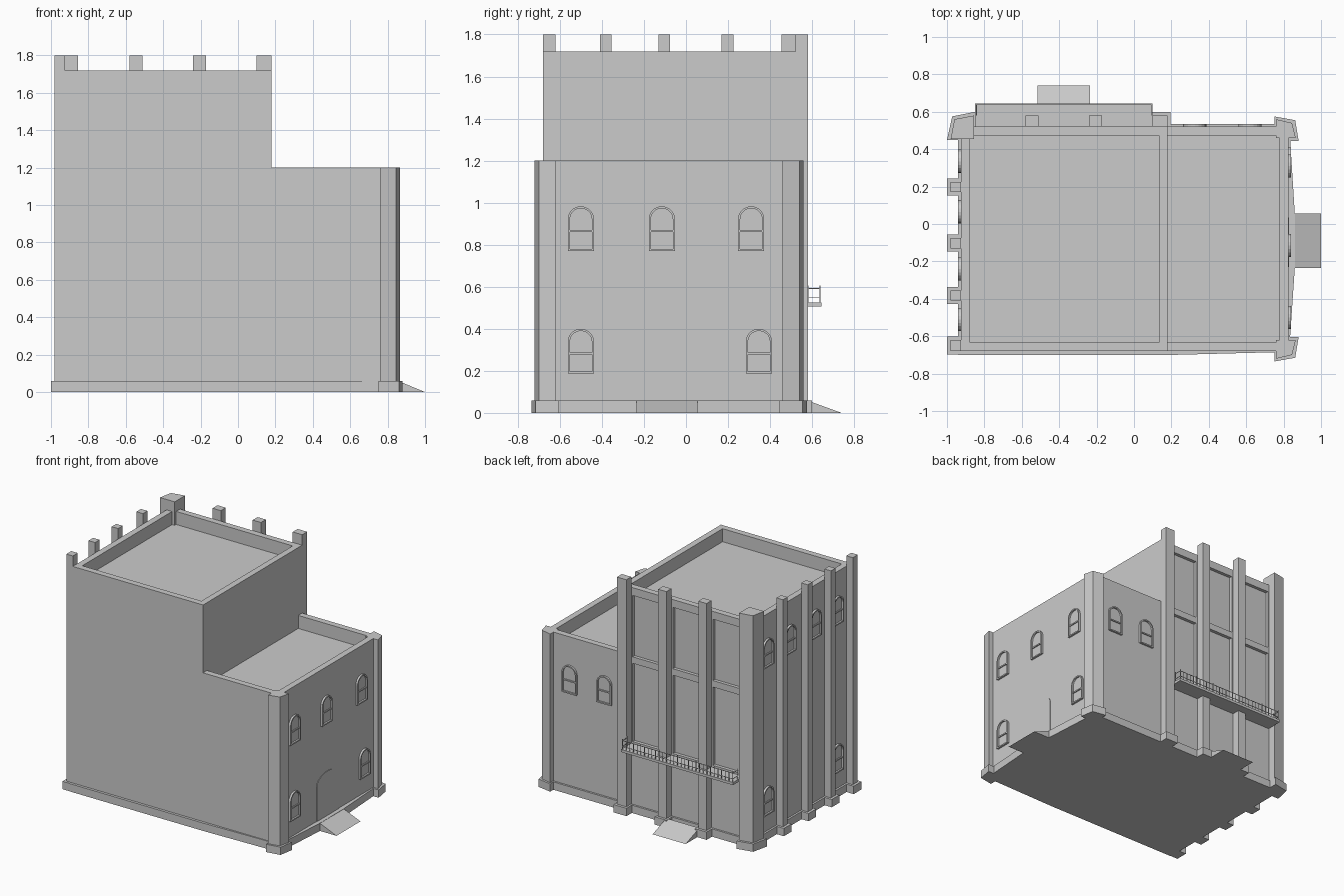
import bpy, bmesh, math

if "Cube" in bpy.data.objects:
    bpy.data.objects.remove(bpy.data.objects["Cube"])

TOP, LOW, BASE = 1.72, 1.2, 0.06


def finish(name, bm):
    bmesh.ops.recalc_face_normals(bm, faces=bm.faces)
    me = bpy.data.meshes.new(name)
    bm.to_mesh(me)
    bm.free()
    ob = bpy.data.objects.new(name, me)
    bpy.context.collection.objects.link(ob)
    return ob


def add_prism(bm, bottom, top):
    a = [bm.verts.new(p) for p in bottom]
    b = [bm.verts.new(p) for p in top]
    caps = [bm.faces.new(a), bm.faces.new(b)]
    n = len(a)
    for i in range(n):
        bm.faces.new((a[i], a[(i + 1) % n], b[(i + 1) % n], b[i]))
    return caps[1]


def add_box(bm, x0, x1, y0, y1, z0, z1):
    q = [(x0, y0), (x1, y0), (x1, y1), (x0, y1)]
    return add_prism(bm, [(*p, z0) for p in q], [(*p, z1) for p in q])


def box(name, *dims):
    bm = bmesh.new()
    add_box(bm, *dims)
    return finish(name, bm)


def prism(name, pts, z0, z1):
    bm = bmesh.new()
    add_prism(bm, [(*p, z0) for p in pts], [(*p, z1) for p in pts])
    return finish(name, bm)


def block_with_parapet(name, x0, x1, y0, y1, h):
    bm = bmesh.new()
    top = add_box(bm, x0, x1, y0, y1, 0.0, h)
    bmesh.ops.recalc_face_normals(bm, faces=bm.faces)
    bmesh.ops.inset_region(bm, faces=[top], thickness=0.067)
    floor = bmesh.ops.extrude_discrete_faces(bm, faces=[top])["faces"][0]
    for v in floor.verts:
        v.co.z -= 0.1
    return finish(name, bm)


# Main masses: the wing's inner parapet strip is buried in the tower
tower = block_with_parapet("tower", -0.925, 0.18, -0.68, 0.52, TOP)
block_with_parapet("wing", 0.113, 0.825, -0.68, 0.52, LOW)

# Recessed tall panels in the back of the tower
bays = [(-0.855, -0.58), (-0.51, -0.24), (-0.17, 0.10)]
bm = bmesh.new()
for a, b in bays:
    for z0, z1 in ((0.54, 1.14), (1.19, 1.66)):
        add_box(bm, a + 0.012, b - 0.012, 0.495, 0.6, z0, z1)
cutter = finish("panel_cutter", bm)
cutter.hide_render = True
cutter.hide_viewport = True
mod = tower.modifiers.new("panels", "BOOLEAN")
mod.object = cutter
mod.operation = "DIFFERENCE"
mod.solver = "EXACT"

# Plinth with slightly bowed sides
prism("plinth", [(-0.94, -0.70), (0.2, -0.70), (0.78, -0.685), (0.835, -0.6), (0.86, -0.23),
                 (0.86, 0.05), (0.835, 0.45), (0.78, 0.535), (-0.94, 0.535)], 0, BASE)

# Pilasters with wider feet
for y0, y1 in ((-0.68, -0.62), (-0.41, -0.355), (-0.13, -0.075), (0.17, 0.225)):
    box("left_pilaster", -0.98, -0.925, y0, y1, 0, 1.8)
    box("left_pilaster_foot", -1.0, -0.92, y0 - 0.018, y1 + 0.018, 0, BASE)
for x0, x1 in ((-0.58, -0.51), (-0.24, -0.17), (0.10, 0.18)):
    box("back_pilaster", x0, x1, 0.52, 0.58, 0, 1.8)
    box("back_pilaster_foot", x0 - 0.015, x1 + 0.015, 0.51, 0.60, 0, BASE)

# Splayed corner pillars
prism("tower_corner_pillar", [(-0.98, 0.455), (-0.96, 0.56), (-0.855, 0.58), (-0.855, 0.455)], 0, 1.8)
prism("tower_corner_foot", [(-1.0, 0.45), (-0.972, 0.575), (-0.85, 0.60), (-0.85, 0.45)], 0, BASE)
for s, y in ((1, 0), (-1, -0.16)):
    P = lambda pts: [(px, s * py + y) for px, py in pts]
    prism("wing_corner_pillar", P([(0.76, 0.56), (0.845, 0.54), (0.865, 0.46), (0.76, 0.46)]), 0, LOW)
    prism("wing_corner_foot", P([(0.75, 0.575), (0.862, 0.555), (0.88, 0.445), (0.75, 0.445)]), 0, BASE)

# Entrance ramps
bm = bmesh.new()
prof = [(0.82, 0), (1.0, 0), (0.855, BASE)]
add_prism(bm, [(x, -0.235, z) for x, z in prof], [(x, 0.055, z) for x, z in prof])
finish("right_ramp", bm)
bm = bmesh.new()
prof = [(0.53, 0), (0.74, 0), (0.575, BASE)]
add_prism(bm, [(-0.515, y, z) for y, z in prof], [(-0.235, y, z) for y, z in prof])
finish("back_ramp", bm)

# Arched openings: u runs along the wall, d is the distance out from it
SIDES = {"right": lambda u, z, d: (0.825 + d, u, z),
         "left": lambda u, z, d: (-0.925 - d, u, z),
         "back": lambda u, z, d: (u, 0.52 + d, z)}


def arch(u, z0, half, h, rise, n=10):
    pts = [(u - half, z0), (u + half, z0)]
    for i in range(n + 1):
        a = math.pi * i / n
        pts.append((u + half * math.cos(a), z0 + h - rise + rise * math.sin(a)))
    return pts


def window(side, u, z0):
    at = SIDES[side]
    outer = arch(u, z0, 0.062, 0.213, 0.06)
    inner = arch(u, z0 + 0.01, 0.052, 0.193, 0.05)
    bm = bmesh.new()
    loops = [[bm.verts.new(at(*p, d)) for p in o]
             for o, d in ((outer, -0.01), (outer, 0.015), (inner, 0.015), (inner, 0.002))]
    n = len(outer)
    for a, b in zip(loops, loops[1:]):
        for i in range(n):
            j = (i + 1) % n
            bm.faces.new((a[i], a[j], b[j], b[i]))
    bm.faces.new(loops[3])
    # middle rail
    rail = [(u - 0.052, z0 + 0.09), (u + 0.052, z0 + 0.09), (u + 0.052, z0 + 0.1), (u - 0.052, z0 + 0.1)]
    add_prism(bm, [at(*p, 0.0) for p in rail], [at(*p, 0.01) for p in rail])
    finish(side + "_window", bm)


rows = {"right": [(-0.50, 0.77), (-0.115, 0.77), (0.31, 0.77), (-0.50, 0.187), (0.347, 0.187)],
        "left": [(0.335, 1.32), (0.065, 1.32), (-0.24, 1.32), (-0.51, 1.32), (0.335, 0.187), (-0.51, 0.187)],
        "back": [(0.325, 0.77), (0.62, 0.77)]}
for side, spots in rows.items():
    for u, z in spots:
        window(side, u, z)

bm = bmesh.new()
door = arch(-0.098, BASE, 0.132, 0.34, 0.075)
add_prism(bm, [SIDES["right"](*p, -0.01) for p in door], [SIDES["right"](*p, 0.004) for p in door])
finish("right_door", bm)

# Balcony slab and thin railing
box("balcony_slab", -0.85, 0.10, 0.51, 0.645, 0.505, 0.525)
bm = bmesh.new()
r = 0.0018
x0, x1, yf, yb = -0.842, 0.092, 0.638, 0.582
for z in (0.548, 0.592):
    add_box(bm, x0, x1, yf - r, yf + r, z - r, z + r)
    for x in (x0, x1):
        add_box(bm, x - r, x + r, yb, yf, z - r, z + r)
count = 30
for i in range(count + 1):
    x = x0 + (x1 - x0) * i / count
    add_box(bm, x - r, x + r, yf - r, yf + r, 0.525, 0.605 if i % 5 == 0 else 0.592)
for x in (x0, x1):
    add_box(bm, x - r, x + r, yb - r, yb + r, 0.525, 0.605)
finish("balcony_railing", bm)
